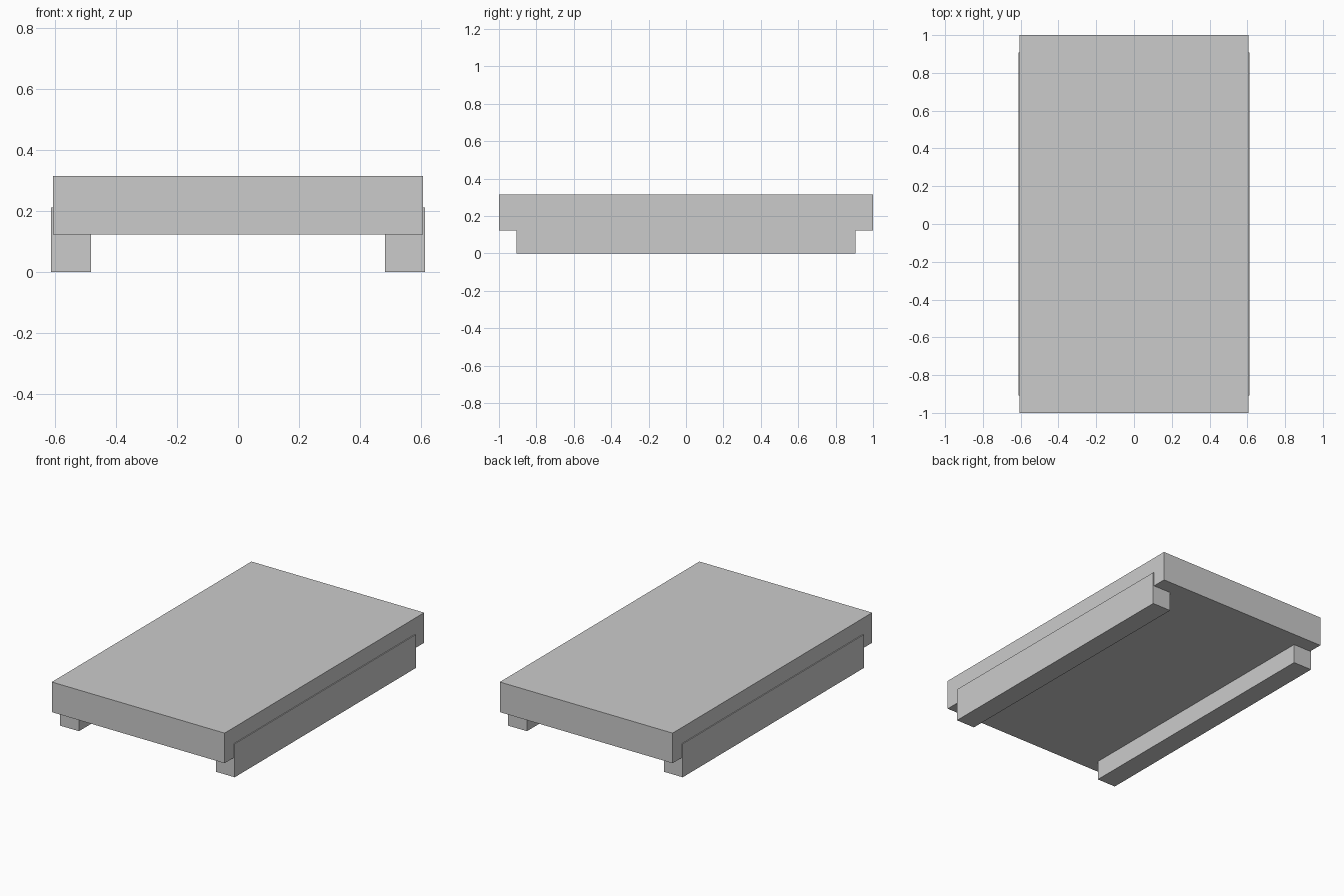
import bpy

if "Cube" in bpy.data.objects:
    bpy.data.objects.remove(bpy.data.objects["Cube"])


def box(name, x, y, z):
    """Add a box spanning the given (min, max) ranges."""
    spans = (x, y, z)
    bpy.ops.mesh.primitive_cube_add(size=1, location=[(a + b) / 2 for a, b in spans])
    obj = bpy.context.object
    obj.name = name
    obj.scale = [b - a for a, b in spans]
    bpy.ops.object.transform_apply(location=False, rotation=False, scale=True)
    return obj


# Thick top slab
box("top_slab", (-0.606, 0.606), (-1.0, 1.0), (0.123, 0.314))

# Side runners, set into the slab and standing slightly proud of its sides
box("left_runner", (-0.612, -0.481), (-0.907, 0.907), (0.0, 0.212))
box("right_runner", (0.481, 0.612), (-0.907, 0.907), (0.0, 0.212))
